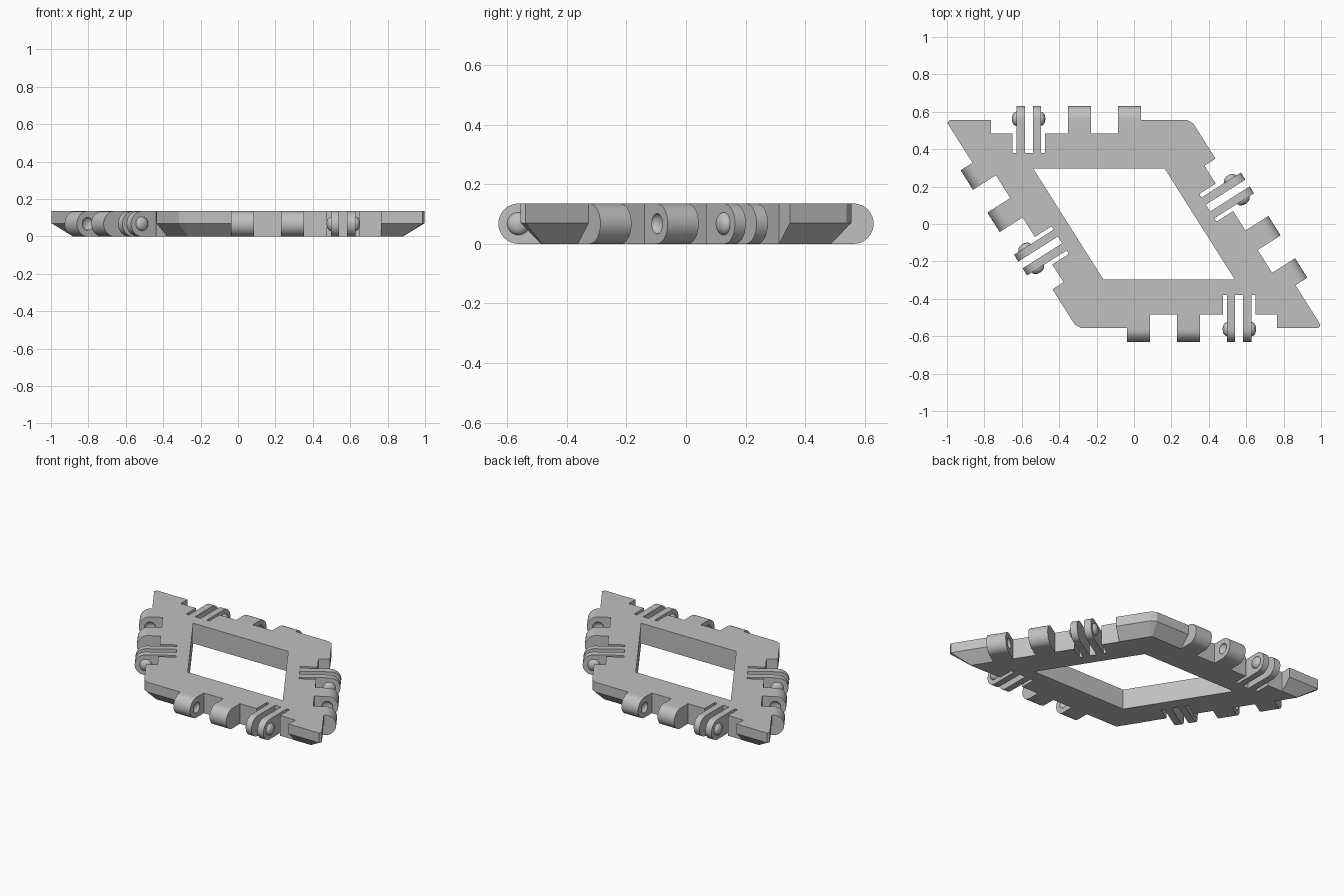
import bpy, bmesh, math
from mathutils import Matrix, Vector

if "Cube" in bpy.data.objects:
    bpy.data.objects.remove(bpy.data.objects["Cube"], do_unlink=True)

# Main sizes
ANGLE = math.radians(57.7)      # acute corner of the rhombus
HALF = 0.555                    # centre to outer edge
RECESS = 0.485                  # centre to recessed wall
HOLE = 0.297                    # centre to inner edge
SLOT_FLOOR = 0.38
HEIGHT = 0.135
R = HEIGHT / 2                  # hinge radius
PIVOT = 0.63 - R                # centre to hinge axis
KNUCKLES = [(-0.387, -0.264), (-0.12, 0.003)]
PRONGS = [(0.147, 0.19), (0.233, 0.278)]
SLOTS = [(0.126, 0.147), (0.19, 0.233), (0.278, 0.30)]

grey = bpy.data.materials.new("light grey plastic")
grey.use_nodes = True
grey.diffuse_color = (0.53, 0.53, 0.53, 1)
grey.node_tree.nodes["Principled BSDF"].inputs["Base Color"].default_value = grey.diffuse_color


def corners(h):
    """Rhombus corners, counter-clockwise from the right acute corner."""
    lean = h / math.tan(ANGLE)
    half_edge = h / math.sin(ANGLE)
    a = Vector((half_edge + lean, -h))
    b = Vector((half_edge - lean, h))
    return [a, b, -a, -b]


def trimmed(h, cut, z):
    """Rhombus ring with every corner cut off."""
    pts = corners(h)
    ring = []
    for i, p in enumerate(pts):
        for q in (pts[i - 1], pts[(i + 1) % 4]):
            c = p + (q - p).normalized() * cut
            ring.append((c.x, c.y, z))
    return ring


def loft(bm, rings, matrix=Matrix()):
    """Closed skin through rings of equal length."""
    vs = [[bm.verts.new(matrix @ Vector(p)) for p in ring] for ring in rings]
    n = len(vs[0])
    for lo, hi in zip(vs, vs[1:]):
        for i in range(n):
            bm.faces.new((lo[i], lo[(i + 1) % n], hi[(i + 1) % n], hi[i]))
    bm.faces.new(vs[0][::-1])
    bm.faces.new(vs[-1])


def slab(bm, matrix, x0, x1, t0, t1):
    """Tall box used for cutting."""
    loft(bm, [[(x0, t0, z), (x1, t0, z), (x1, t1, z), (x0, t1, z)] for z in (-0.1, 0.3)], matrix)


def lug(bm, matrix, t0, t1):
    """Hinge plate with a rounded outer end."""
    profile = [(RECESS, 0)]
    for i in range(25):
        a = -math.pi / 2 + math.pi * i / 24
        profile.append((PIVOT + R * math.cos(a), R + R * math.sin(a)))
    profile.append((RECESS, HEIGHT))
    loft(bm, [[(x, t, z) for x, z in profile] for t in (t0, t1)], matrix)


def bump(bm, matrix, t, radius, depth):
    """Flattened ball on the hinge axis."""
    place = matrix @ Matrix.Translation((PIVOT, t, R)) @ Matrix.Diagonal((radius, depth, radius, 1))
    bmesh.ops.create_uvsphere(bm, u_segments=24, v_segments=16, radius=1, matrix=place)


def make(name, bm):
    bmesh.ops.recalc_face_normals(bm, faces=bm.faces)
    mesh = bpy.data.meshes.new(name)
    bm.to_mesh(mesh)
    bm.free()
    mesh.materials.append(grey)
    obj = bpy.data.objects.new(name, mesh)
    bpy.context.collection.objects.link(obj)
    return obj


def cut(obj, bm):
    """Subtract a mesh and throw the cutter away."""
    cutter = make("cutter", bm)
    cutter.hide_render = True
    mod = obj.modifiers.new("cut", "BOOLEAN")
    mod.operation = "DIFFERENCE"
    mod.solver = "EXACT"
    mod.object = cutter
    bpy.context.view_layer.objects.active = obj
    bpy.ops.object.modifier_apply(modifier=mod.name)
    bpy.data.objects.remove(cutter, do_unlink=True)


def smooth(obj):
    for p in obj.data.polygons:
        p.use_smooth = True
    obj.data.set_sharp_from_angle(angle=math.radians(30))


# One frame per edge: local x points outward, local y runs counter-clockwise
sides = []
pts = corners(HALF)
for i in range(4):
    p, q = pts[i], pts[(i + 1) % 4]
    t = (q - p).normalized()
    n = Vector((t.y, -t.x))
    o = (p + q) / 2 - n * HALF
    sides.append(Matrix(((n.x, t.x, 0, o.x), (n.y, t.y, 0, o.y), (0, 0, 1, 0), (0, 0, 0, 1))))

# Frame with chamfered lower rim
bm = bmesh.new()
loft(bm, [trimmed(RECESS + 0.002, 0.004, 0), trimmed(HALF, 0.02, 0.07), trimmed(HALF, 0.02, HEIGHT)])
frame = make("rhombus_frame", bm)

# Central opening
bm = bmesh.new()
loft(bm, [[(c.x, c.y, z) for c in corners(HOLE)] for z in (-0.1, 0.3)])
cut(frame, bm)

# Recess along each edge, then the slots that free the prongs
bm = bmesh.new()
for m in sides:
    slab(bm, m, RECESS, 0.7, -0.387, 0.413)
cut(frame, bm)
bm = bmesh.new()
for m in sides:
    for t0, t1 in SLOTS:
        slab(bm, m, SLOT_FLOOR, 0.6, t0, t1)
cut(frame, bm)

# Knuckles with facing sockets
bm, sockets = bmesh.new(), bmesh.new()
for m in sides:
    for t0, t1 in KNUCKLES:
        lug(bm, m, t0, t1)
    for t in (KNUCKLES[0][1], KNUCKLES[1][0]):
        bump(sockets, m, t, 0.034, 0.022)
knuckles = make("hinge_knuckles", bm)
cut(knuckles, sockets)
smooth(knuckles)

# Springy prongs with snap balls on their outer faces
bm, balls = bmesh.new(), bmesh.new()
for m in sides:
    for t0, t1 in PRONGS:
        lug(bm, m, t0, t1)
    for t in (PRONGS[0][0], PRONGS[1][1]):
        bump(balls, m, t, 0.038, 0.024)
smooth(make("hinge_prongs", bm))
smooth(make("snap_balls", balls))
